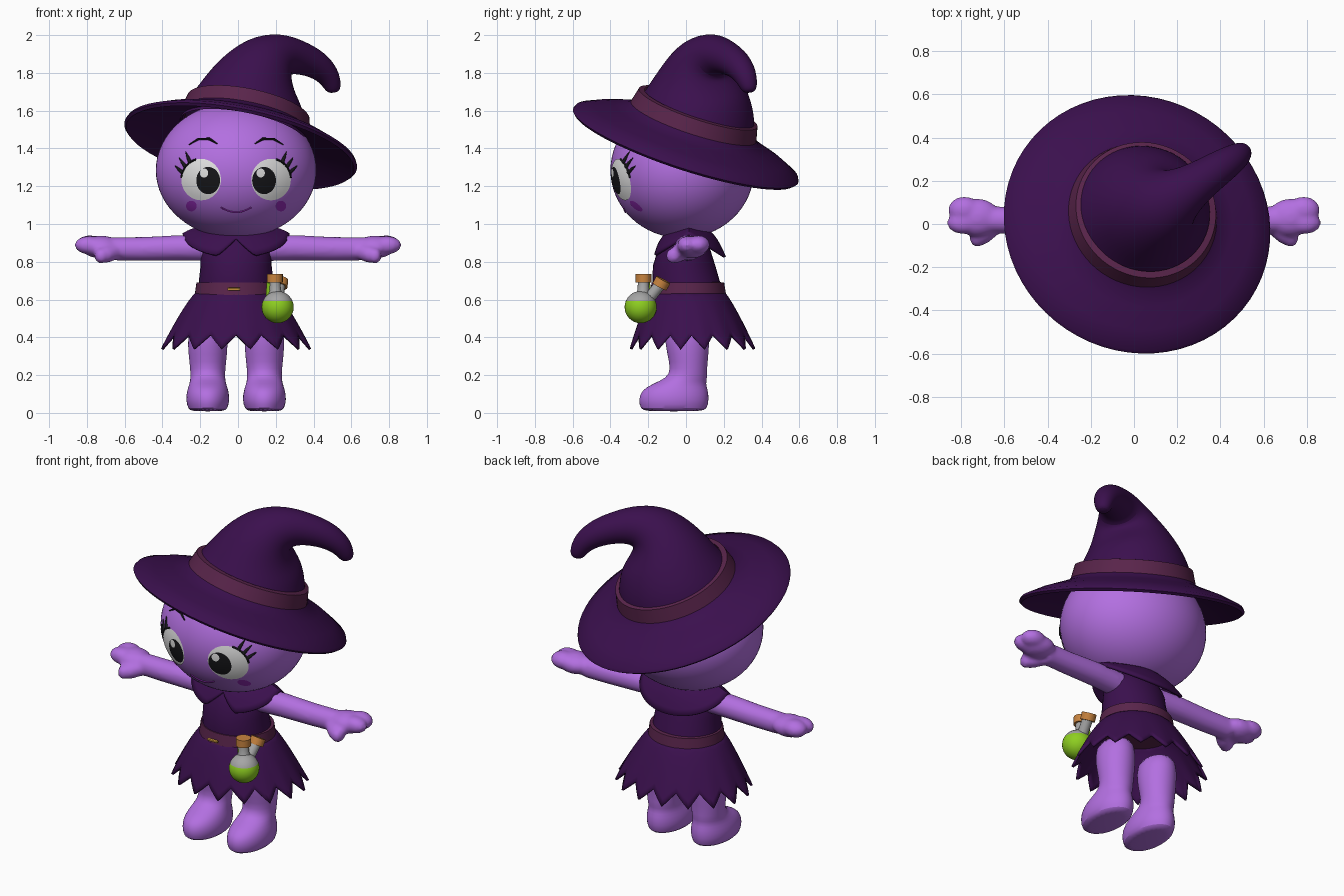
import bpy, bmesh, math
from mathutils import Vector, Matrix

cube = bpy.data.objects.get("Cube")
if cube:
    bpy.data.objects.remove(cube, do_unlink=True)


def material(name, r, g, b):
    m = bpy.data.materials.new(name)
    m.use_nodes = True
    m.diffuse_color = (r, g, b, 1)
    m.node_tree.nodes["Principled BSDF"].inputs["Base Color"].default_value = (r, g, b, 1)
    return m


SKIN = material("lilac_skin", .45, .16, .75)
CLOTH = material("dark_purple_cloth", .043, .005, .075)
BAND = material("plum_band", .1, .018, .07)
GOLD = material("gold", .67, .35, .05)
GREEN = material("green_potion", .27, .62, .015)
GLASS = material("grey_glass", .38, .38, .38)
CORK = material("cork", .58, .23, .05)
WHITE = material("eye_white", .85, .85, .85)
BLACK = material("black", .008, .008, .01)
CHEEK = material("violet_blush", .3, .025, .48)
MID = -.01  # middle of the body


def add(name, bm, *mats):
    bmesh.ops.recalc_face_normals(bm, faces=bm.faces[:])
    me = bpy.data.meshes.new(name)
    bm.to_mesh(me)
    bm.free()
    ob = bpy.data.objects.new(name, me)
    bpy.context.collection.objects.link(ob)
    for m in mats:
        me.materials.append(m)
    return ob


def modify(ob, kind, **settings):
    mod = ob.modifiers.new(kind.lower(), kind)
    for key, value in settings.items():
        setattr(mod, key, value)
    return ob


def mirror(ob, middle=0):
    ob.location.x = middle
    return modify(ob, 'MIRROR')


def loft(name, rings, mat, caps=(True, True), sub=0):
    bm = bmesh.new()
    rows = [[bm.verts.new(p) for p in ring] for ring in rings]
    n = len(rows[0])
    for a, b in zip(rows, rows[1:]):
        for i in range(n):
            j = (i + 1) % n
            bm.faces.new((a[i], a[j], b[j], b[i]))
    for use, row in zip(caps, (rows[0], rows[-1])):
        if use:
            bm.faces.new(row)
    ob = add(name, bm, mat)
    if sub:
        modify(ob, 'SUBSURF', levels=sub, render_levels=sub)
    return ob


def oval(x, y, z, rx, ry, n=32):
    steps = [math.tau * i / n for i in range(n)]
    return [Vector((x + rx * math.cos(a), y + ry * math.sin(a), z)) for a in steps]


def tube(name, pts, mat, n=20, caps=(True, True), sub=0):
    centres = [Vector(p[:3]) for p in pts]
    side, rings, last = Vector((.3, 1, .2)), [], len(pts) - 1
    for i, (c, p) in enumerate(zip(centres, pts)):
        t = (centres[min(i + 1, last)] - centres[max(i - 1, 0)]).normalized()
        side = (side - t * side.dot(t)).normalized()
        up = t.cross(side)
        angles = [math.tau * k / n for k in range(n)]
        rings.append([c + p[3] * (side * math.cos(a) + up * math.sin(a)) for a in angles])
    return loft(name, rings, mat, caps, sub)


def ball(name, c, r, *mats, segs=32):
    bm = bmesh.new()
    place = Matrix.Translation(c) @ Matrix.Diagonal((*r, 1))
    bmesh.ops.create_uvsphere(bm, u_segments=segs, v_segments=segs // 2, radius=1, matrix=place)
    return add(name, bm, *mats)


def buckle(name, w, h, bar, place):
    bm = bmesh.new()
    bmesh.ops.create_grid(bm, x_segments=1, y_segments=1, size=.5)
    bmesh.ops.scale(bm, vec=(w, h, 1), verts=bm.verts)
    centre = bm.faces[:]
    bmesh.ops.inset_region(bm, faces=centre, thickness=bar)
    bmesh.ops.delete(bm, geom=centre, context='FACES')
    bm.transform(place @ Matrix.Rotation(math.pi / 2, 4, 'X'))
    ob = add(name, bm, GOLD)
    modify(ob, 'SOLIDIFY', thickness=.03, offset=0)
    return modify(ob, 'BEVEL', width=.01, segments=2)


# Head
HEAD, SIZE = Vector((0, -.02, 1.285)), Vector((.425, .38, .36))
ball("head", HEAD, SIZE, SKIN, segs=64).location.x = MID


def face_point(x, z, lift):
    k = 1 - (x / SIZE.x) ** 2 - ((z - HEAD.z) / SIZE.z) ** 2
    return Vector((x, HEAD.y - SIZE.y * math.sqrt(max(k, 0)) - lift, z))


def patch(name, x, z, rx, rz, lift, mat):
    rings = [[face_point(p.x, p.y, lift) for p in oval(x, z, 0, rx * k / 6, rz * k / 6)]
             for k in (6, 5, 4, 3, 2, 1)]
    ob = loft(name, rings, mat, (False, True))
    ob.location.x = MID
    return ob


def stroke(name, pts, mat):
    ob = tube(name, [(*face_point(x, z, .002), r) for x, z, r in pts], mat, n=8)
    ob.location.x = MID
    return ob


# Face
EX, EZ, RX, RZ = .185, 1.235, .105, .11
mirror(patch("eye", EX, EZ, RX, RZ, .004, WHITE), MID)
mirror(patch("pupil", .148, 1.23, .063, .072, .007, BLACK), MID)
for label, x in (("right", -.17), ("left", .13)):
    patch(label + "_eye_glint", x, 1.27, .022, .024, .0095, WHITE)
mirror(patch("cheek", .237, 1.095, .028, .028, .004, CHEEK), MID)
arc = [math.radians(d) for d in range(5, 85, 10)]
mirror(stroke("eyelid_line", [(EX + RX * math.cos(a), EZ + RZ * math.sin(a), .006)
                              for a in arc], BLACK), MID)
for i, deg in enumerate((20, 38, 56)):
    c, s = math.cos(math.radians(deg)), math.sin(math.radians(deg))
    mirror(stroke(f"eyelash_{i + 1}", [(EX + RX * c * k, EZ + RZ * s * k + (k - 1) * .05, r)
                                       for k, r in ((.98, .011), (1.2, .008), (1.4, .002))],
                  BLACK), MID)
mirror(stroke("eyebrow", [(.1, 1.425, .003), (.14, 1.45, .007), (.2, 1.45, .007),
                          (.25, 1.42, .003)], BLACK), MID)
stroke("mouth", [(x / 100, 1.062 + 4 * (x / 100) ** 2, .004) for x in range(-8, 9, 2)], CHEEK)

# Hat, tilted to the back left
NORMAL = Vector((.191, .307, .932)).normalized()
TILT = Vector((0, 0, 1)).rotation_difference(NORMAL).to_matrix().to_4x4()
HAT = Matrix.Translation((.015, 0, 1.42)) @ TILT


def hat_rings(profile):
    return [[HAT @ p for p in oval(0, 0, h, r, r, 64)] for r, h in profile]


loft("hat_brim", hat_rings([(.33, .09), (.42, .06), (.53, .025), (.615, -.018), (.628, -.005),
                            (.62, .012), (.53, .055), (.43, .09), (.365, .115), (.33, .15)]),
     CLOTH, (False, False))
loft("hat_band", hat_rings([(.32, .115), (.352, .12), (.33, .21), (.3, .215)]),
     BAND, (False, False))
crown = [(*(HAT @ Vector((0, 0, h))), r) for h, r in ((.07, .345), (.13, .335), (.2, .312))]
crown += [(.08, .07, 1.7, .27), (.105, .08, 1.78, .222), (.16, .1, 1.865, .165),
          (.23, .15, 1.9, .115), (.32, .21, 1.885, .09), (.41, .27, 1.85, .078),
          (.48, .315, 1.79, .062), (.505, .335, 1.72, .045), (.508, .337, 1.695, .025)]
tube("hat_crown", crown, CLOTH, n=32, caps=(False, True), sub=2)
slope = Matrix.Rotation(math.radians(-13), 4, 'X')
buckle("hat_buckle", .195, .145, .027, HAT @ Matrix.Translation((0, -.345, .17)) @ slope)

# Torso and dress
loft("neck", [oval(MID, .01, z, .1, .09) for z in (.84, 1)], SKIN)
loft("bodice", [oval(MID, y, z, rx, ry) for y, z, rx, ry in (
    (.01, .63, .2, .185), (.0, .7, .197, .178), (-.01, .78, .188, .165),
    (-.01, .86, .188, .14), (-.01, .92, .165, .11), (0, .95, .11, .08))], CLOTH)
loft("belt", [oval(MID, .01, z, rx, ry, 48) for z, rx, ry in (
    (.618, .19, .18), (.62, .22, .203), (.69, .21, .192), (.692, .18, .17))], BAND)
buckle("belt_buckle", .12, .115, .022, Matrix.Translation((MID, -.2, .655)))
tube("belt_prong", [(MID - .045, -.212, .655, .008), (MID + .02, -.212, .655, .008)], GOLD, n=8)

POINTS, STEPS, ROWS = 16, 8, 8
skirt = []
for row in range(ROWS + 1):
    ring = []
    for i in range(POINTS * STEPS):
        a = math.tau * i / (POINTS * STEPS)
        gap = abs(2 * (i % STEPS) / STEPS - 1)
        t = row / ROWS * (1 - .24 * gap)
        flare = t ** .8 * (1 + .05 * t * (.5 - gap))
        ring.append(Vector((MID + (.2 + .2 * flare) * math.cos(a),
                            .01 + .025 * t + (.185 + .15 * flare) * math.sin(a),
                            .65 - .31 * t)))
    skirt.append(ring)
modify(loft("skirt", skirt, CLOTH, (False, False)), 'SOLIDIFY', thickness=.014)

# Collar with two front points
collar = []
for row in range(7):
    ring = []
    for i in range(96):
        a = math.tau * i / 96
        c, s = math.cos(a), math.sin(a)
        cut = max(0, 1 - abs(c) / .36) if s < 0 else 0
        t = row / 6 * (1 - .55 * cut)
        ring.append(Vector((MID + (.13 + .15 * t) * c, .015 + (.1 + .09 * t) * s,
                            .965 - t * (.02 + .12 * abs(s)) + .02 * math.sin(math.pi * t))))
    collar.append(ring)
modify(loft("collar", collar, CLOTH, (False, False)), 'SOLIDIFY', thickness=.014, offset=0)

# Arm with mitten hand, blended into one surface
parts = [tube("arm", [(.1, 0, .872, .07), (.3, .01, .874, .068), (.5, .015, .868, .064),
                      (.66, .02, .868, .062)], SKIN),
         ball("palm", (.725, .03, .878), (.105, .088, .06), SKIN),
         ball("back_finger", (.785, .065, .89), (.075, .062, .05), SKIN),
         ball("front_finger", (.79, .005, .888), (.075, .052, .048), SKIN),
         tube("thumb", [(.64, 0, .86, .045), (.7, -.05, .838, .045), (.74, -.075, .828, .038),
                        (.755, -.08, .826, .02)], SKIN)]
bpy.ops.object.select_all(action='DESELECT')
for part in parts:
    part.select_set(True)
bpy.context.view_layer.objects.active = parts[0]
bpy.ops.object.join()
modify(parts[0], 'REMESH', mode='VOXEL', voxel_size=.012, use_smooth_shade=True)
modify(parts[0], 'SMOOTH', factor=.5, iterations=6)
mirror(parts[0])

# Leg and foot
leg = loft("leg", [oval(.15, y, z, rx, ry, 24) for y, z, rx, ry in (
    (-.065, .008, .085, .15), (-.065, .02, .105, .178), (-.065, .07, .118, .188),
    (-.06, .12, .11, .178), (-.035, .155, .097, .14), (.005, .185, .092, .108),
    (.015, .23, .093, .096), (.01, .31, .103, .11), (.005, .4, .108, .12),
    (.005, .5, .09, .12))], SKIN, sub=1)
mirror(leg, MID)

# Potion bottles hanging from the belt
flask = ball("round_flask", (.21, -.24, .56), (.085, .085, .085), GREEN, GLASS)
for f in flask.data.polygons:
    f.material_index = int(f.center.z > .585)
tube("flask_neck", [(.2, -.228, .62, .042), (.197, -.226, .65, .03), (.195, -.225, .7, .03)], GLASS)
tube("flask_cork", [(.195, -.225, .69, .042), (.195, -.225, .735, .042)], CORK)
tube("potion_vial", [(.17, -.2, .58, .024), (.175, -.215, .69, .024)], GREEN)
tube("tilted_vial", [(.21, -.2, .6, .03), (.22, -.14, .675, .03)], GLASS)
tube("tilted_vial_cork", [(.22, -.14, .668, .042), (.224, -.12, .705, .042)], CORK)

# Smooth shading with sharp edges kept
bpy.ops.object.select_all(action='DESELECT')
for ob in bpy.context.collection.objects:
    if ob.type == 'MESH':
        ob.select_set(True)
        bpy.context.view_layer.objects.active = ob
bpy.ops.object.shade_smooth_by_angle(angle=math.radians(45))
